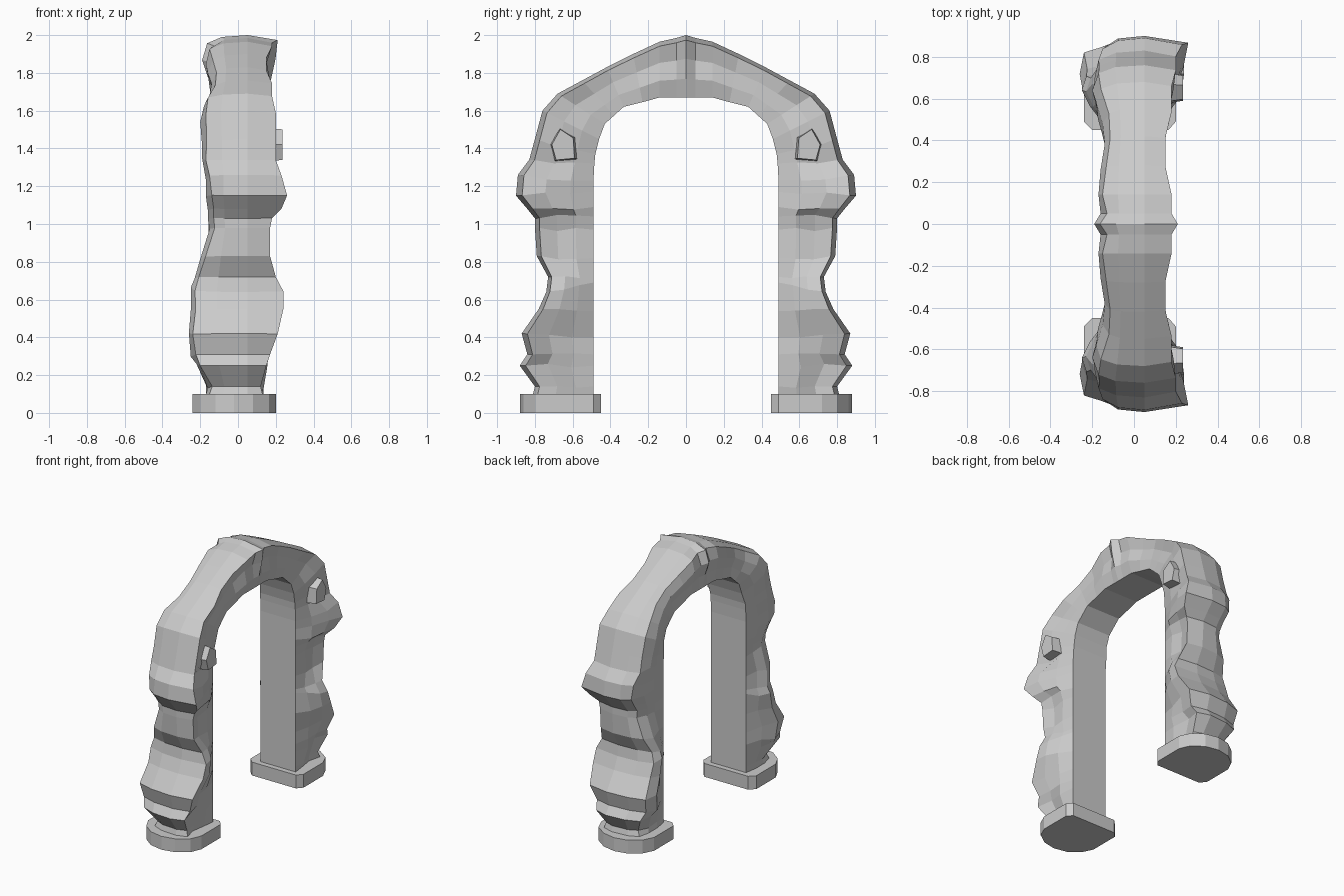
import bpy, bmesh, random
random.seed(4)

def make(name, bm):
    bmesh.ops.recalc_face_normals(bm, faces=bm.faces)
    me = bpy.data.meshes.new(name)
    bm.to_mesh(me)
    bm.free()
    ob = bpy.data.objects.new(name, me)
    bpy.context.collection.objects.link(ob)
    m = ob.modifiers.new("mirror", 'MIRROR')
    m.use_axis = (False, True, False)
    m.use_clip = True
    return ob

# Stations up one half: inner y, inner z, outer y, outer z, left x, right x
stations = [
    (.49, .10, .81, .10, -.17, .13), (.49, .14, .80, .14, -.16, .12),
    (.49, .25, .88, .25, -.22, .15), (.49, .31, .84, .31, -.25, .17),
    (.49, .40, .87, .42, -.26, .21), (.49, .54, .78, .55, -.25, .24),
    (.49, .69, .74, .64, -.25, .24), (.49, .72, .73, .72, -.23, .20),
    (.49, .82, .79, .83, -.20, .17), (.49, .97, .80, .98, -.15, .17),
    (.49, 1.04, .80, 1.03, -.16, .18), (.49, 1.09, .84, 1.08, -.16, .23),
    (.49, 1.17, .90, 1.15, -.17, .26), (.49, 1.23, .89, 1.26, -.17, .23),
    (.485, 1.32, .83, 1.34, -.19, .20), (.48, 1.37, .80, 1.45, -.19, .20),
    (.46, 1.45, .76, 1.60, -.20, .20), (.43, 1.53, .68, 1.69, -.18, .18),
    (.38, 1.575, .55, 1.76, -.15, .18), (.33, 1.62, .42, 1.83, -.14, .15),
    (.23, 1.645, .28, 1.90, -.16, .15), (.14, 1.67, .14, 1.965, -.17, .18),
    (.05, 1.67, .05, 1.985, -.16, .18), (0, 1.67, 0, 2.0, -.19, .21),
]

# Craggy arch body lofted through the stations
bm = bmesh.new()
rings = []
for i, (yi, zi, yo, zo, xl, xr) in enumerate(stations):
    il, ir = -.155, .135
    if zi > 1.4:
        il, ir = -.14, .14
    j = lambda: random.uniform(-.014, .014)
    section = [(0, il), (.3, (il + xl) / 2 + j()), (.6, xl), (.87, xl + .025 + j() / 2),
               (.97, xl * .45), (1, .05), (.92, xr), (.62, xr - .02 + j()),
               (.3, (ir + xr) / 2 + j()), (0, ir)]
    ring = []
    for k, (t, x) in enumerate(section):
        z = zi + (zo - zi) * t
        y = yi + (yo - yi) * t
        if 0 < i < 16 and k in (1, 2, 7, 8):
            z += random.uniform(-.015, .015)
        ring.append(bm.verts.new((x, y, z)))
    rings.append(ring)
n = len(rings[0])
for a, b in zip(rings, rings[1:]):
    for k in range(n):
        bm.faces.new((a[k], a[(k + 1) % n], b[(k + 1) % n], b[k]))
bm.faces.new(rings[0])
make("rock_arch", bm)

def prism(name, outline, axis_pts):
    """Loft an outline between two placements given by a mapping function."""
    bm = bmesh.new()
    lo, hi = [[bm.verts.new(f(p)) for p in outline] for f in axis_pts]
    bm.faces.new(lo)
    bm.faces.new(hi)
    for k in range(len(lo)):
        q = (k + 1) % len(lo)
        bm.faces.new((lo[k], lo[q], hi[q], hi[k]))
    return make(name, bm)

# Foot slabs with a rounded outer edge
foot = [(-.2, .45), (.165, .45), (.20, .49), (.20, .72), (.165, .80), (.08, .86), (-.02, .88),
        (-.12, .86), (-.2, .80), (-.24, .72), (-.24, .49)]
prism("foot_slab", foot, [lambda p: (p[0], p[1], 0), lambda p: (p[0], p[1], .10)])

# Rock lump on the upper side
lump = [(.57, 1.34), (.70, 1.33), (.73, 1.42), (.67, 1.51), (.58, 1.46)]
prism("side_lump", lump, [lambda p: (.12, p[0], p[1]),
      lambda p: (.235, .65 + (p[0] - .65) * .75, 1.42 + (p[1] - 1.42) * .9)])
